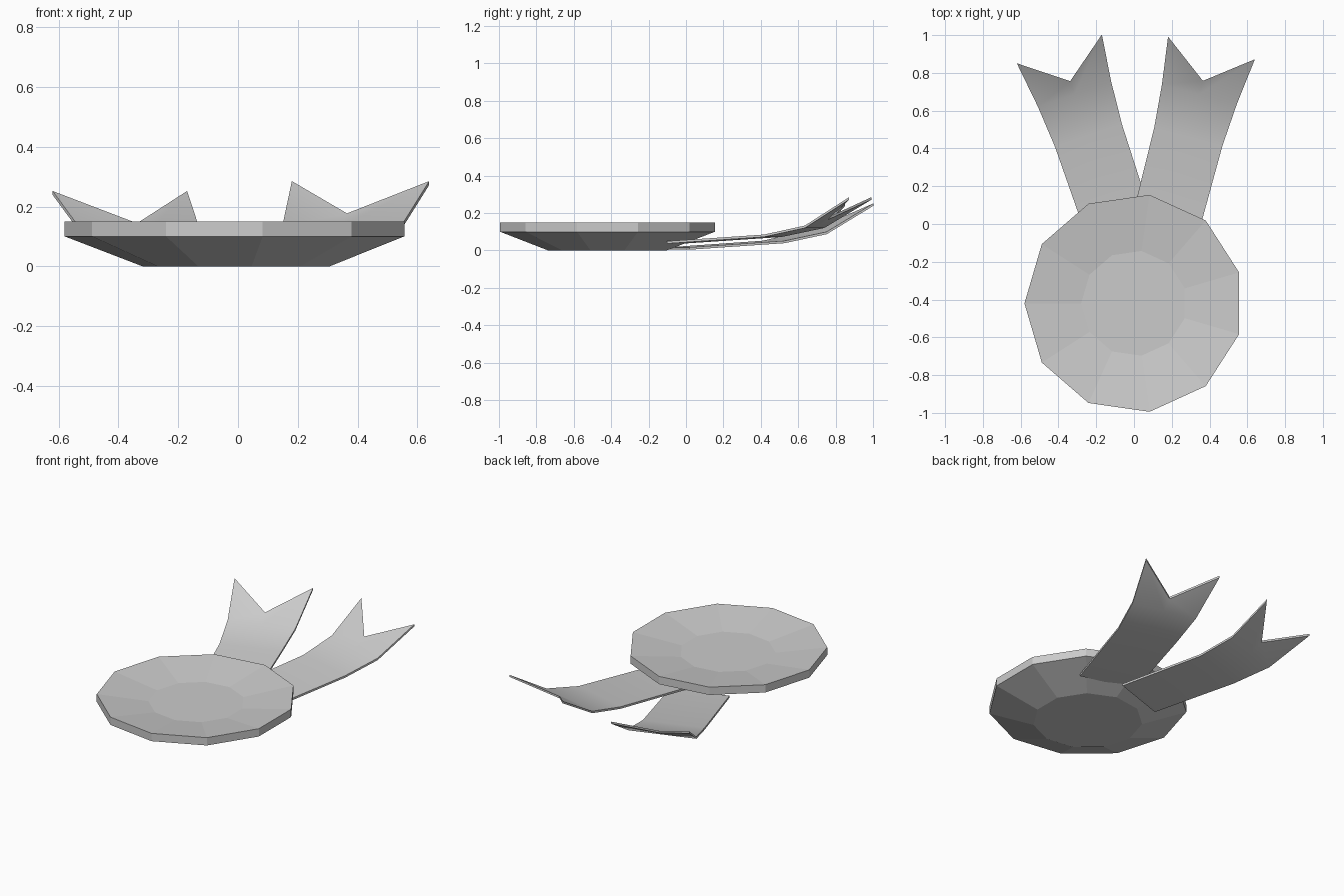
import bpy, bmesh, math
from mathutils import Matrix, Vector

cube = bpy.data.objects.get("Cube")
if cube:
    bpy.data.objects.remove(cube)

grey = bpy.data.materials.new("light_grey")
grey.use_nodes = True
colour = (0.6, 0.6, 0.6, 1)
grey.diffuse_color = colour
grey.node_tree.nodes["Principled BSDF"].inputs["Base Color"].default_value = colour


def make_object(name, bm):
    bmesh.ops.recalc_face_normals(bm, faces=bm.faces)
    mesh = bpy.data.meshes.new(name)
    bm.to_mesh(mesh)
    bm.free()
    mesh.materials.append(grey)
    obj = bpy.data.objects.new(name, mesh)
    bpy.context.collection.objects.link(obj)
    return obj


def make_disc(name, centre, sides, profile):
    """Faceted disc from (radius, height) rings, capped at both ends."""
    bm = bmesh.new()
    rings = []
    for radius, z in profile:
        ring = []
        for i in range(sides):
            a = math.pi + math.tau * i / sides
            ring.append(bm.verts.new((radius * math.cos(a), centre + radius * math.sin(a), z)))
        rings.append(ring)
    for low, high in zip(rings, rings[1:]):
        for i in range(sides):
            j = (i + 1) % sides
            bm.faces.new((low[i], low[j], high[j], high[i]))
    bm.faces.new(rings[0][::-1])
    bm.faces.new(rings[-1])
    return make_object(name, bm)


def make_ribbon(name, start, angle, drop):
    """Bent, widening strip with a notched end."""
    # distance along the strip, half width, height
    rows = [(0, 0.18, 0.05), (0.536, 0.187, 0.085), (0.767, 0.205, 0.133), (1.02, 0.2375, 0.285)]
    notch = (0.84, 0.177)
    bm = bmesh.new()
    strips = []
    for s, half, z in rows:
        mid = notch if s > 1 else (s, z)
        strips.append([bm.verts.new(p) for p in ((-half, s, z), (0, *mid), (half, s, z))])
    for near, far in zip(strips, strips[1:]):
        for i in range(2):
            bm.faces.new((near[i], near[i + 1], far[i + 1], far[i]))
    # thickness
    new = bmesh.ops.extrude_face_region(bm, geom=bm.faces[:], use_keep_orig=True)["geom"]
    under = [v for v in new if isinstance(v, bmesh.types.BMVert)]
    bmesh.ops.translate(bm, verts=under, vec=(0, 0, -0.013))
    place = Matrix.Translation(Vector((*start, -drop))) @ Matrix.Rotation(math.radians(angle), 4, "Z")
    bm.transform(place)
    obj = make_object(name, bm)
    bpy.ops.object.select_all(action="DESELECT")
    obj.select_set(True)
    bpy.context.view_layer.objects.active = obj
    bpy.ops.object.shade_smooth_by_angle(angle=math.radians(30))
    return obj


# Medal with a tapered base, upright rim and shallow dish
make_disc("medal_disc", -0.42, 11, [(0.32, 0), (0.58, 0.1), (0.58, 0.15), (0.28, 0.11)])

# Two tails, one lying slightly lower than the other
make_ribbon("left_ribbon", (0.153, -0.055), -14.6, 0)
make_ribbon("right_ribbon", (-0.07, -0.04), 18.6, 0.033)
